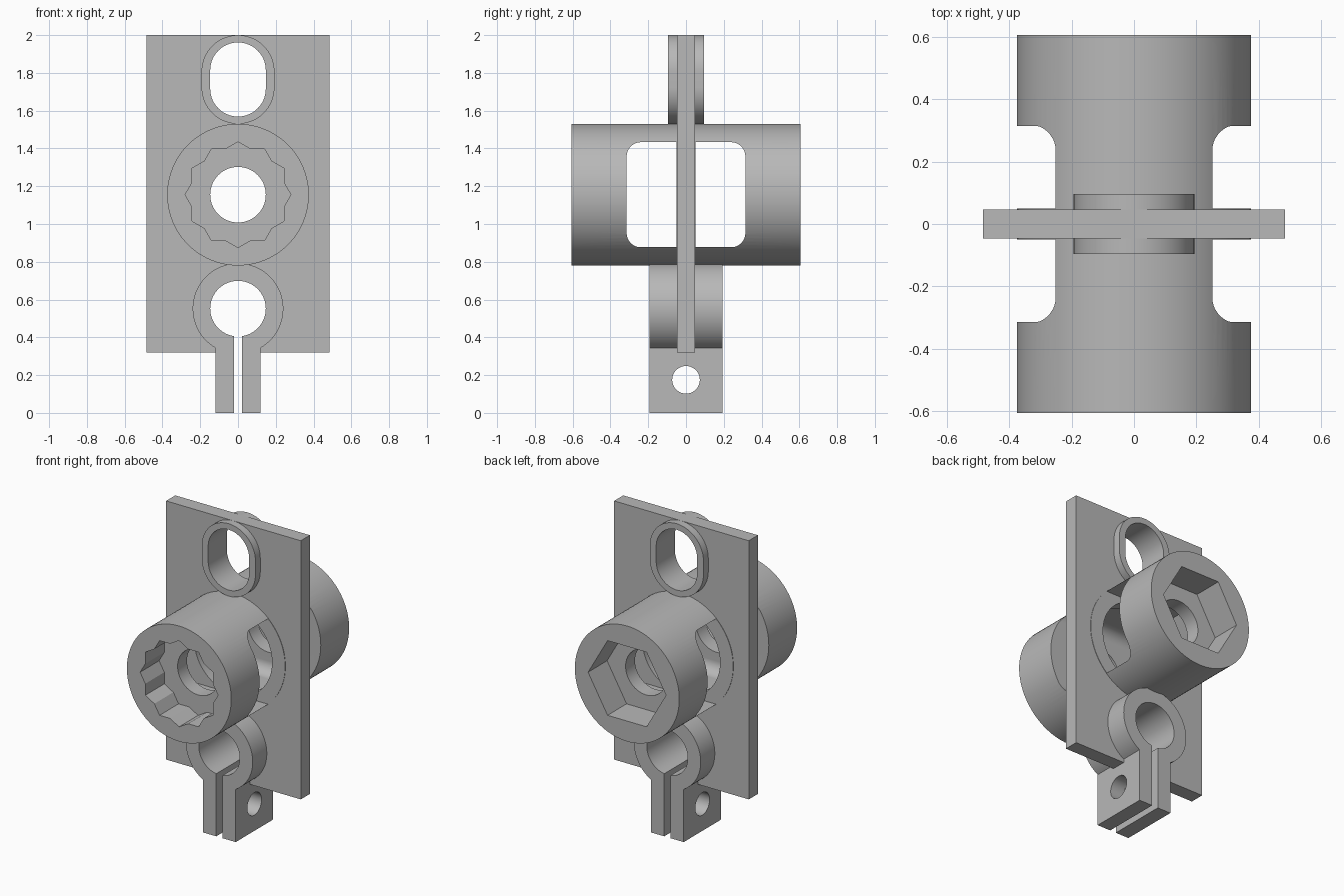
import bpy, bmesh, math
from mathutils import Vector

cube = bpy.data.objects.get("Cube")
if cube:
    bpy.data.objects.remove(cube, do_unlink=True)

grey = bpy.data.materials.new("plain grey")
grey.use_nodes = True
COLOUR = (0.48, 0.48, 0.48, 1)
grey.diffuse_color = COLOUR
grey.node_tree.nodes["Principled BSDF"].inputs["Base Color"].default_value = COLOUR


def rounded(half_w, half_h, r, cu=0.0, cv=0.0, steps=24):
    """Rounded rectangle; a circle or a slot when r equals the half sizes."""
    pts = []
    for q, (su, sv) in enumerate([(1, 1), (-1, 1), (-1, -1), (1, -1)]):
        for i in range(steps + 1):
            a = math.pi / 2 * (q + i / steps)
            p = Vector((cu + su * (half_w - r) + r * math.cos(a),
                        cv + sv * (half_h - r) + r * math.sin(a)))
            if not pts or (p - pts[-1]).length > 1e-5:
                pts.append(p)
    if (pts[0] - pts[-1]).length < 1e-5:
        pts.pop()
    return pts


def circle(r, cu=0.0, cv=0.0):
    return rounded(r, r, r, cu, cv)


def polar(radii, count, cv):
    """Closed outline whose radius cycles through the given radii."""
    return [Vector((radii[i % len(radii)] * math.cos(2 * math.pi * i / count),
                    cv + radii[i % len(radii)] * math.sin(2 * math.pi * i / count)))
            for i in range(count)]


def prism(name, outline, lo, hi, axis="Y"):
    """Extrude a (u, z) outline along Y or X."""
    def place(p, t):
        return (p[0], t, p[1]) if axis == "Y" else (t, p[0], p[1])
    bm = bmesh.new()
    ends = [[bm.verts.new(place(p, t)) for p in outline] for t in (lo, hi)]
    for ring in ends:
        bm.faces.new(ring)
    n = len(outline)
    for i in range(n):
        j = (i + 1) % n
        bm.faces.new((ends[0][i], ends[0][j], ends[1][j], ends[1][i]))
    bmesh.ops.recalc_face_normals(bm, faces=bm.faces)
    mesh = bpy.data.meshes.new(name)
    bm.to_mesh(mesh)
    bm.free()
    mesh.materials.append(grey)
    ob = bpy.data.objects.new(name, mesh)
    bpy.context.collection.objects.link(ob)
    return ob


def finish(ob, cutters=()):
    """Cut the part, drop the cutters and smooth the curved walls."""
    for c in cutters:
        c.hide_render = True
        mod = ob.modifiers.new("cut", "BOOLEAN")
        mod.operation = "DIFFERENCE"
        mod.solver = "EXACT"
        mod.object = c
    bpy.context.view_layer.update()
    deps = bpy.context.evaluated_depsgraph_get()
    mesh = bpy.data.meshes.new_from_object(ob.evaluated_get(deps))
    ob.modifiers.clear()
    ob.data = mesh
    for c in cutters:
        bpy.data.objects.remove(c, do_unlink=True)
    bpy.ops.object.select_all(action="DESELECT")
    ob.select_set(True)
    bpy.context.view_layer.objects.active = ob
    bpy.ops.object.shade_smooth_by_angle(angle=math.radians(25))


# Main dimensions
BARREL_Z, SLOT_Z, CLAMP_Z = 1.155, 1.765, 0.552
BARREL_R, CAVITY_R, HOLE_R = 0.375, 0.28, 0.147
CLAMP_R, LEG_X, GAP_X = 0.24, 0.118, 0.022

# Flat plate, opened where the other parts pass through
plate = prism("plate", rounded(0.484, 0.84, 0, 0, 1.16), -0.047, 0.047)
finish(plate, [
    prism("cut_barrel", circle(0.3, 0, BARREL_Z), -0.2, 0.2),
    prism("cut_slot", rounded(0.165, 0.213, 0.165, 0, SLOT_Z), -0.2, 0.2),
    prism("cut_clamp", circle(0.18, 0, CLAMP_Z), -0.2, 0.2),
    prism("cut_gap", rounded(0.06, 0.2, 0, 0, 0.35), -0.2, 0.2),
])

# Barrel with a twelve-point socket in front, a hex socket behind and side windows
valley = CAVITY_R * math.cos(math.pi / 6) / math.cos(math.pi / 12)
barrel = prism("socket_barrel", circle(BARREL_R, 0, BARREL_Z), -0.605, 0.605)
finish(barrel, [
    prism("cut_star", polar((CAVITY_R, valley), 24, BARREL_Z), -0.7, -0.41),
    prism("cut_hex", polar((CAVITY_R,), 6, BARREL_Z), 0.41, 0.7),
    prism("cut_hole", circle(HOLE_R, 0, BARREL_Z), -0.8, 0.8),
    prism("cut_window", rounded(0.314, 0.278, 0.075, 0, BARREL_Z), -0.6, 0.6, "X"),
])

# Thin collar where the barrel meets the plate
collar = prism("barrel_collar", circle(BARREL_R - 0.001, 0, BARREL_Z), -0.05, 0.05)
finish(collar, [prism("cut_collar", circle(CAVITY_R, 0, BARREL_Z), -0.2, 0.2)])

# Oblong eyelet at the top
eyelet = prism("oblong_eyelet", rounded(0.193, 0.235, 0.193, 0, SLOT_Z), -0.096, 0.096)
finish(eyelet, [prism("cut_eyelet", rounded(HOLE_R, 0.196, HOLE_R, 0, SLOT_Z), -0.3, 0.3)])


def arc(r, half_x, steps=80):
    """Arc over the top of the clamp, open at the bottom by half_x each side."""
    start = -math.pi / 2 + math.asin(half_x / r)
    sweep = 2 * math.pi - 2 * math.asin(half_x / r)
    return [Vector((r * math.cos(start + sweep * i / steps),
                    CLAMP_Z + r * math.sin(start + sweep * i / steps)))
            for i in range(steps + 1)]


# Split clamp with two legs and a cross hole for a bolt
outline = ([Vector((LEG_X, 0))] + arc(CLAMP_R, LEG_X) + [Vector((-LEG_X, 0)), Vector((-GAP_X, 0))]
           + arc(HOLE_R, GAP_X)[::-1] + [Vector((GAP_X, 0))])
clamp = prism("split_clamp", outline, -0.192, 0.192)
finish(clamp, [prism("cut_bolt", circle(0.073, 0, 0.175), -0.3, 0.3, "X")])
